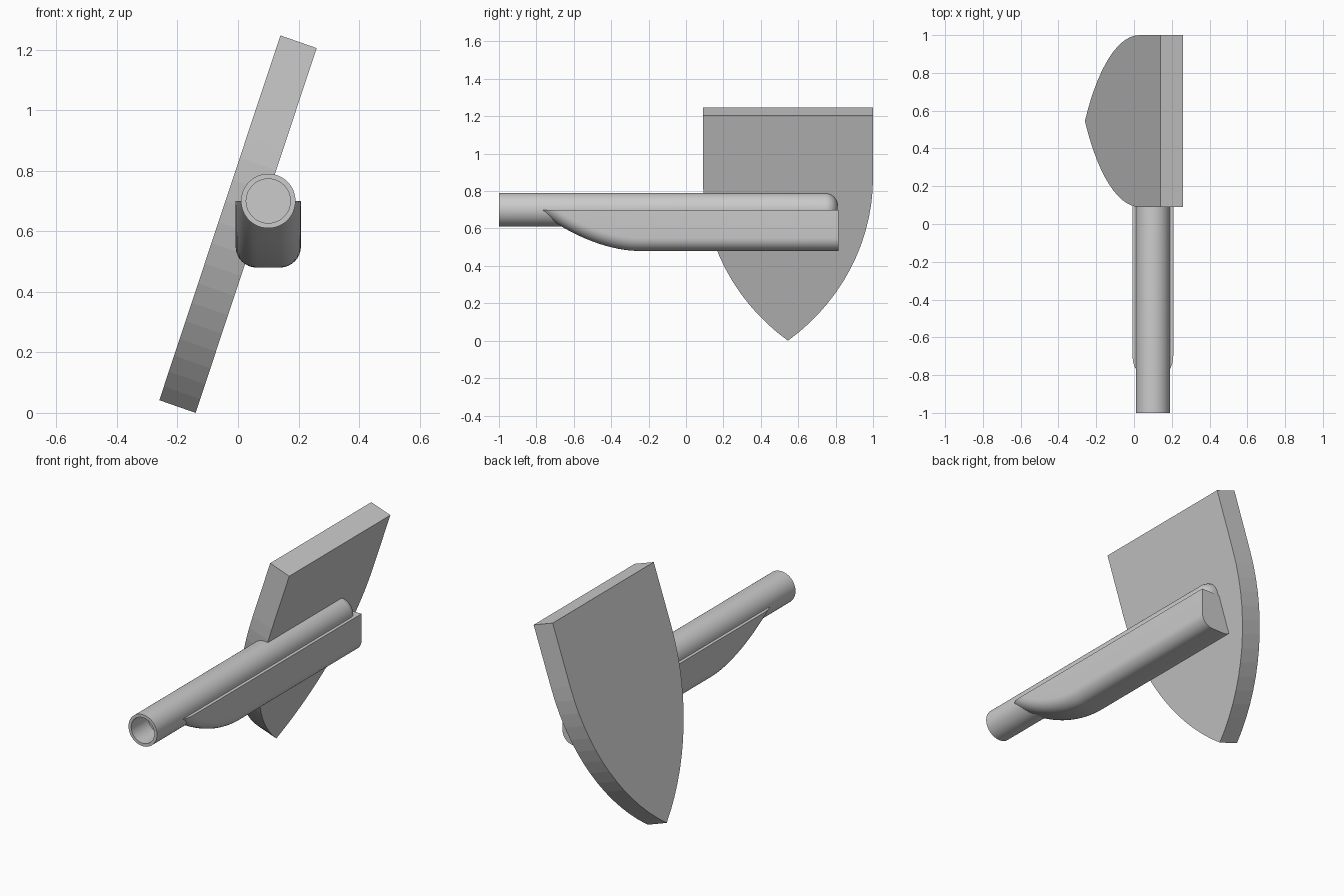
import bpy
from math import sin, cos, pi, acos, sqrt, radians, asin

if "Cube" in bpy.data.objects:
    bpy.data.objects.remove(bpy.data.objects["Cube"])


def make(name, verts, faces, smooth=True):
    me = bpy.data.meshes.new(name)
    me.from_pydata(verts, [], faces)
    ob = bpy.data.objects.new(name, me)
    bpy.context.collection.objects.link(ob)
    bpy.context.view_layer.objects.active = ob
    bpy.ops.object.select_all(action='DESELECT')
    ob.select_set(True)
    bpy.ops.object.mode_set(mode='EDIT')
    bpy.ops.mesh.select_all(action='SELECT')
    bpy.ops.mesh.normals_make_consistent(inside=False)
    bpy.ops.object.mode_set(mode='OBJECT')
    if smooth:
        bpy.ops.object.shade_smooth_by_angle(angle=radians(30))
    return ob


def loft(name, rings, smooth=True):
    """Skin equal-sized closed rings and cap both ends."""
    n = len(rings[0])
    verts = [v for r in rings for v in r]
    faces = [(i * n + j, i * n + (j + 1) % n, (i + 1) * n + (j + 1) % n, (i + 1) * n + j)
             for i in range(len(rings) - 1) for j in range(n)]
    faces += [tuple(range(n)), tuple(range(len(verts) - n, len(verts)))]
    return make(name, verts, faces, smooth)


CX, CZ = 0.10, 0.70

# Tube: lathed along y, hollow mouth in front, rounded rear end
END, FIL = 0.81, 0.065
profile = [(0.073, -0.85), (0.073, -1.0), (0.09, -1.0), (0.09, END - FIL)]
profile += [(0.09 - FIL + FIL * cos(a), END - FIL + FIL * sin(a))
            for a in (pi / 2 * i / 8 for i in range(1, 9))]
N = 48
loft("tube", [[(CX + r * cos(2 * pi * k / N), y, CZ + r * sin(2 * pi * k / N))
               for k in range(N)] for r, y in profile])

# Stock: U-shaped section whose bottom sweeps up toward the front
HALF, R, BOTTOM = 0.108, 0.07, 0.48


def section(y, zb):
    h = CZ - zb
    top = pi / 2 if h >= R else acos(1 - h / R)
    side = [(HALF - R + R * sin(a), zb + R * (1 - cos(a)))
            for a in (top * i / 8 for i in range(9))]
    side.append((side[-1][0], CZ))
    return [(CX + x, y, z) for x, z in side] + [(CX - x, y, z) for x, z in reversed(side)]


rings = []
for i in range(21):
    y = -0.79 + 0.54 * i / 20
    t = (-0.25 - y) / 0.54
    rings.append(section(y, BOTTOM + 0.212 * t ** 1.85))
rings.append(section(0.815, BOTTOM))
loft("stock", rings)

# Shield: straight sides that curve in to a point, leaning to the right
W, V0, LENGTH, YC = 0.455, 0.92, 1.27, 0.545
RAD = (W * W + V0 * V0) / (2 * W)
tip = asin(V0 / RAD)
edge = [(W, LENGTH)] + [(W - RAD + RAD * cos(a), V0 - RAD * sin(a))
                        for a in (tip * i / 14 for i in range(14))]
outline = edge + [(0, 0)] + [(-u, v) for u, v in reversed(edge)]
dx, dz = 0.40 / 1.27, 1.205 / 1.27


def face_ring(x0, z0):
    return [(x0 + v * dx, YC + u, z0 + v * dz) for u, v in outline]


loft("shield", [face_ring(-0.26, 0.042), face_ring(-0.14, 0.0)], False)
